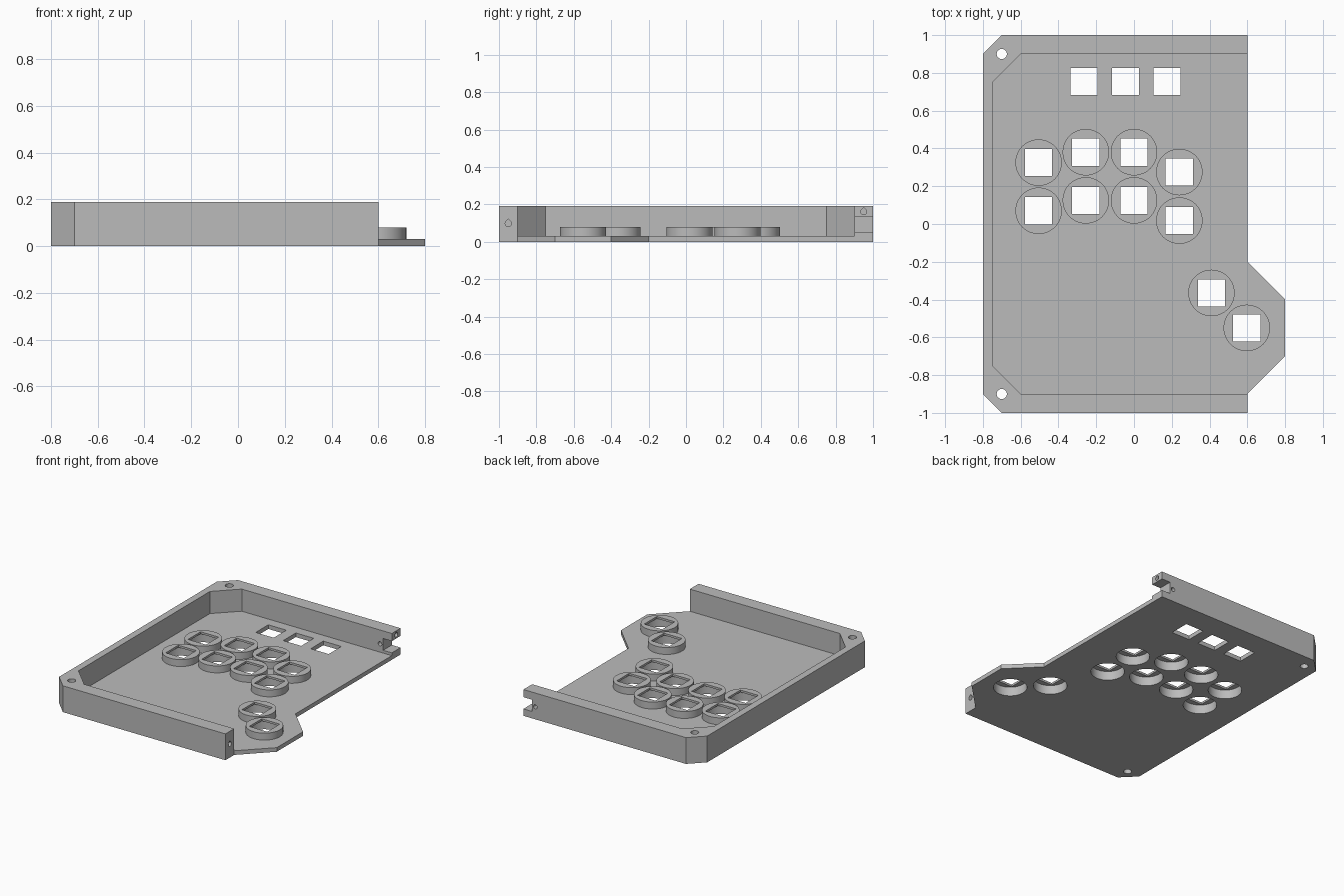
import bpy, bmesh, math

cube = bpy.data.objects.get("Cube")
if cube:
    bpy.data.objects.remove(cube, do_unlink=True)

grey = bpy.data.materials.new("light_grey")
grey.use_nodes = True
grey.diffuse_color = (0.5, 0.5, 0.5, 1)
grey.node_tree.nodes["Principled BSDF"].inputs["Base Color"].default_value = (0.5, 0.5, 0.5, 1)


def circle(x, y, r, n=48):
    return [(x + r * math.cos(2 * math.pi * k / n), y + r * math.sin(2 * math.pi * k / n))
            for k in range(n)]


def rect(x0, x1, y0, y1):
    return [(x0, y0), (x1, y0), (x1, y1), (x0, y1)]


def square(x, y, h):
    return rect(x - h, x + h, y - h, y + h)


def teardrop(x, y, r):
    pts = circle(x, y, r, 16)
    return pts[:3] + [(x, y + r * math.sqrt(2))] + pts[6:]


def solid(name, prisms):
    """Object made of extruded outlines: (points, low, high, axis)."""
    bm = bmesh.new()
    for pts, lo, hi, axis in prisms:
        def place(a, b, c):
            return {"z": (a, b, c), "x": (c, a, b), "y": (b, c, a)}[axis]
        low = [bm.verts.new(place(a, b, lo)) for a, b in pts]
        high = [bm.verts.new(place(a, b, hi)) for a, b in pts]
        bm.faces.new(low[::-1])
        bm.faces.new(high)
        for i in range(len(pts)):
            j = (i + 1) % len(pts)
            bm.faces.new((low[i], low[j], high[j], high[i]))
    mesh = bpy.data.meshes.new(name)
    bm.to_mesh(mesh)
    bm.free()
    mesh.materials.append(grey)
    obj = bpy.data.objects.new(name, mesh)
    bpy.context.scene.collection.objects.link(obj)
    return obj


def combine(target, tool, operation):
    mod = target.modifiers.new(operation.lower(), "BOOLEAN")
    mod.object, mod.operation, mod.solver = tool, operation, "EXACT"
    bpy.context.view_layer.objects.active = target
    bpy.ops.object.modifier_apply(modifier=mod.name)
    bpy.data.objects.remove(tool, do_unlink=True)


WALL, FLOOR, BOSS = 0.19, 0.03, 0.08
keys = [(-0.505, 0.325), (-0.505, 0.07), (-0.255, 0.38), (-0.255, 0.125), (0, 0.38),
        (0, 0.125), (0.24, 0.275), (0.24, 0.018), (0.41, -0.365), (0.597, -0.55)]
slots = [(-0.265, 0.755), (-0.045, 0.755), (0.175, 0.755)]

# Case body with chamfered corners and a side lip
outline = [(-0.7, -1), (0.6, -1), (0.6, -0.9), (0.8, -0.7), (0.8, -0.4), (0.6, -0.2),
           (0.6, 1), (-0.7, 1), (-0.8, 0.9), (-0.8, -0.9)]
case = solid("keyboard_case", [(outline, 0, WALL, "z")])

# Tray interior, open on the right
inside = [(-0.6, -0.9), (1, -0.9), (1, 0.9), (-0.6, 0.9), (-0.75, 0.75), (-0.75, -0.75)]
combine(case, solid("tray_cutter", [(inside, FLOOR, 0.4, "z")]), "DIFFERENCE")

# Round key bosses, hollow underneath
combine(case, solid("key_bosses", [(circle(x, y, 0.123), 0.01, BOSS, "z") for x, y in keys]),
        "UNION")
combine(case, solid("recess_cutter", [(circle(x, y, 0.11), -0.1, 0.065, "z") for x, y in keys]),
        "DIFFERENCE")

# Square openings, screw holes, end holes and the notch in the back wall
cuts = [(square(x, y, 0.072), -0.1, 0.4, "z") for x, y in keys + slots]
cuts += [(circle(-0.7, y, 0.027, 24), -0.1, 0.4, "z") for y in (-0.9, 0.9)]
cuts += [(teardrop(-0.95, 0.098, 0.017), 0.48, 0.7, "x"),
         (teardrop(0.95, 0.161, 0.016), 0.48, 0.7, "x"),
         (rect(0.85, 1.1, 0.05, 0.135), 0.53, 0.7, "x"),
         (circle(0.09, 0.505, 0.015, 16), 0.85, 1.1, "y")]
combine(case, solid("hole_cutter", cuts), "DIFFERENCE")

# Smooth the round walls, keep the edges crisp
case.select_set(True)
bpy.context.view_layer.objects.active = case
bpy.ops.object.shade_smooth_by_angle(angle=math.radians(30))
